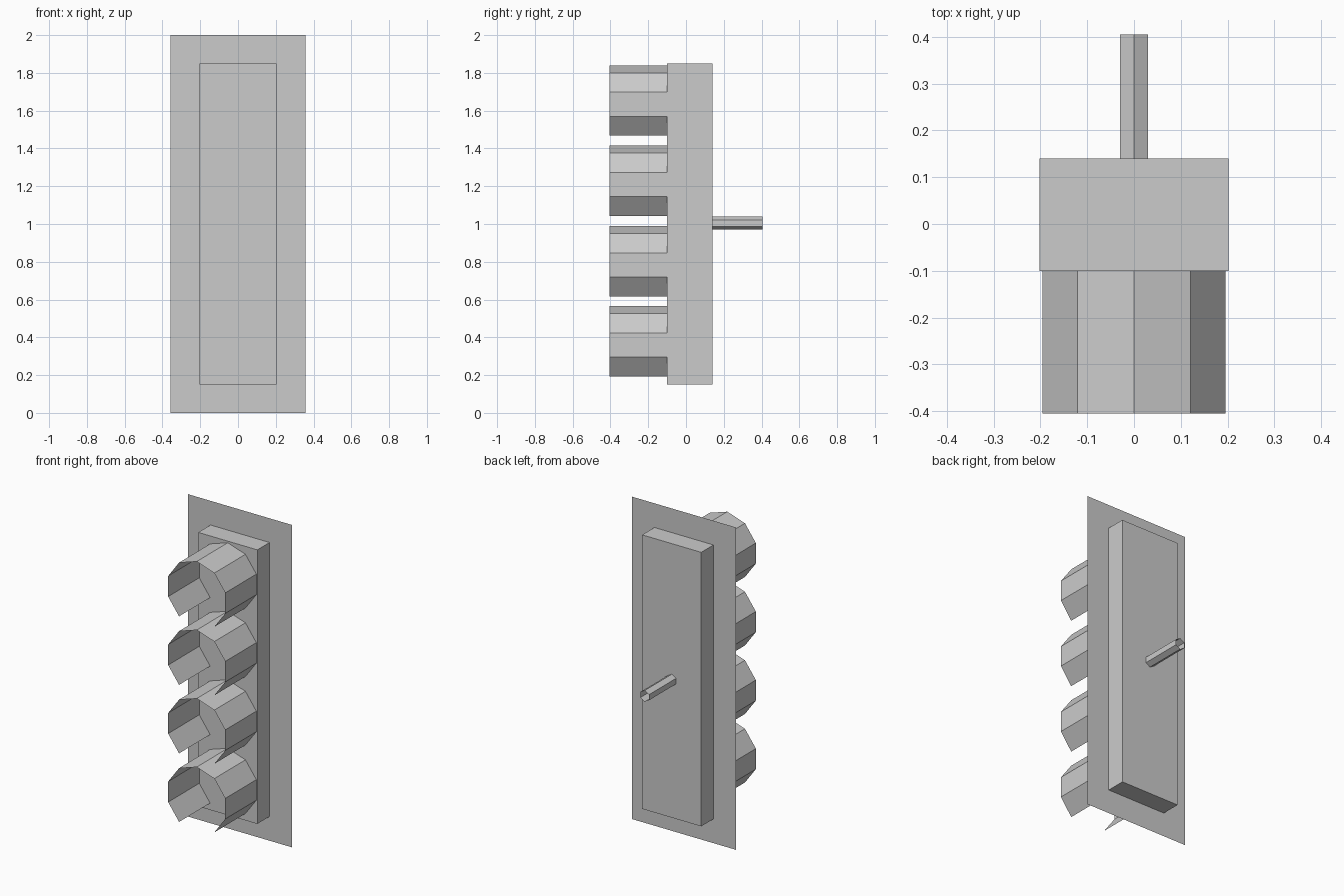
import bpy
import bmesh
from math import sin, cos, tau

default = bpy.data.objects.get("Cube")
if default:
    bpy.data.objects.remove(default, do_unlink=True)

GREY = (0.6, 0.6, 0.6, 1.0)
grey = bpy.data.materials.new("light grey")
grey.use_nodes = True
grey.diffuse_color = GREY
grey.node_tree.nodes["Principled BSDF"].inputs["Base Color"].default_value = GREY


def finish(name, bm, location):
    mesh = bpy.data.meshes.new(name)
    bm.to_mesh(mesh)
    bm.free()
    mesh.materials.append(grey)
    obj = bpy.data.objects.new(name, mesh)
    obj.location = location
    bpy.context.collection.objects.link(obj)
    return obj


def box(name, size, location):
    bm = bmesh.new()
    bmesh.ops.create_cube(bm, size=1)
    bmesh.ops.scale(bm, vec=size, verts=bm.verts)
    return finish(name, bm, location)


def sheet(name, width, height, location):
    """Thin upright panel facing the front."""
    bm = bmesh.new()
    corners = [(-1, -1), (1, -1), (1, 1), (-1, 1)]
    bm.faces.new([bm.verts.new((x * width / 2, 0, z * height / 2)) for x, z in corners])
    return finish(name, bm, location)


def tube(name, radius, sides, y0, y1, z, skip=()):
    """Open tube along y with a vertex at the top; skipped sides are left out."""
    bm = bmesh.new()
    rings = [[bm.verts.new((radius * sin(tau * i / sides), y, radius * cos(tau * i / sides)))
              for i in range(sides)] for y in (y0, y1)]
    for i in range(sides):
        if i not in skip:
            j = (i + 1) % sides
            bm.faces.new((rings[0][i], rings[0][j], rings[1][j], rings[1][i]))
    loose = [v for v in bm.verts if not v.link_faces]
    bmesh.ops.delete(bm, geom=loose, context='VERTS')
    bmesh.ops.recalc_face_normals(bm, faces=bm.faces)
    return finish(name, bm, (0, 0, z))


# Housing and the wide panel around its middle
box("housing", (0.405, 0.24, 1.7), (0, 0.02, 1.0))
sheet("back_panel", 0.714, 2.0, (0, 0.02, 1.0))

# Four hoods, open at the bottom
for n in range(4):
    tube(f"hood_{n + 1}", 0.206, 10, -0.405, -0.1, 0.359 + 0.425 * n, skip=(4, 5))

# Mounting pipe at the back
tube("mounting_pipe", 0.035, 6, 0.14, 0.405, 1.005)
